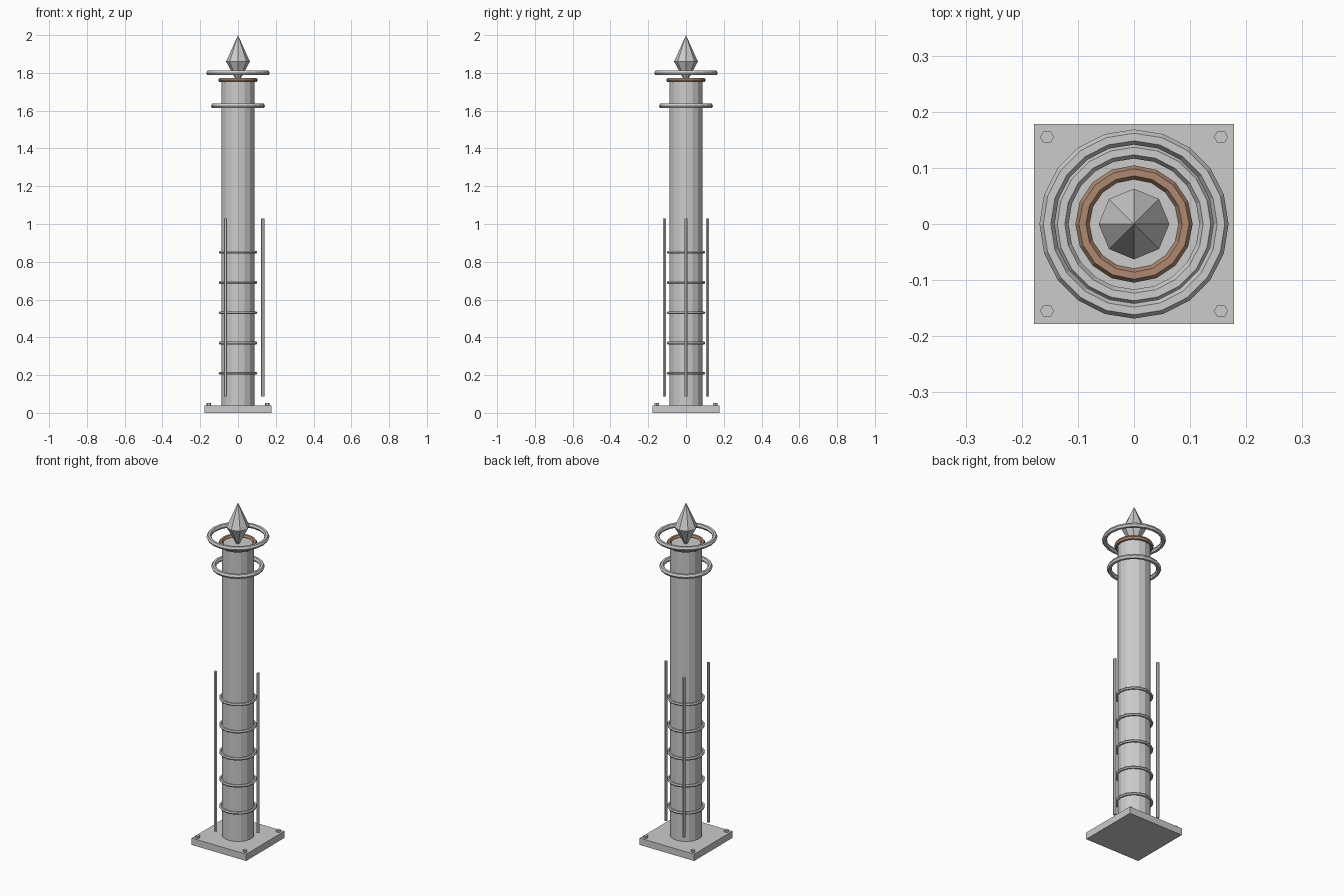
import bpy, math
from math import cos, sin, pi

if "Cube" in bpy.data.objects:
    bpy.data.objects.remove(bpy.data.objects["Cube"])


def mesh_object(name, verts, faces):
    me = bpy.data.meshes.new(name)
    me.from_pydata(verts, [], faces)
    me.update()
    ob = bpy.data.objects.new(name, me)
    bpy.context.collection.objects.link(ob)
    return ob


def cylinder(name, r, z0, z1, sides, x=0, y=0):
    bpy.ops.mesh.primitive_cylinder_add(vertices=sides, radius=r, depth=z1 - z0,
                                        location=(x, y, (z0 + z1) / 2),
                                        rotation=(0, 0, pi / 2))
    bpy.context.object.name = name
    return bpy.context.object


def ring(name, major, minor, z, segs):
    bpy.ops.mesh.primitive_torus_add(major_radius=major, minor_radius=minor,
                                     major_segments=segs, minor_segments=6,
                                     location=(0, 0, z))
    bpy.context.object.name = name
    return bpy.context.object


# Square foot plate with a bolt in each corner
bpy.ops.mesh.primitive_cube_add(size=1, location=(0, 0, 0.02))
plate = bpy.context.object
plate.name = "base_plate"
plate.scale = (0.356, 0.356, 0.04)
for sx in (-1, 1):
    for sy in (-1, 1):
        cylinder("corner_bolt", 0.0125, 0.035, 0.052, 6, sx * 0.155, sy * 0.155)

# Main column
cylinder("column", 0.088, 0.04, 1.76, 16)

# Thin bands around the lower column
for i in range(5):
    ring("column_band", 0.094, 0.008, 0.21 + 0.16 * i, 16)

# Three upright rods standing off the column
for i in range(3):
    a = 2 * pi * i / 3
    cylinder("upright_rod", 0.009, 0.088, 1.03, 6, 0.132 * cos(a), 0.132 * sin(a))

# Rings near the top, with a copper collar on the column edge
ring("lower_ring", 0.13, 0.0135, 1.625, 20)
ring("upper_ring", 0.155, 0.0135, 1.80, 20)
collar = ring("copper_collar", 0.092, 0.0125, 1.762, 16)
copper = bpy.data.materials.new("copper")
copper.diffuse_color = (0.42, 0.25, 0.16, 1)
copper.use_nodes = True
copper.node_tree.nodes["Principled BSDF"].inputs["Base Color"].default_value = copper.diffuse_color
collar.data.materials.append(copper)

# Eight-sided double-pointed crystal finial
n = 8
pts = [(0.063 * cos(2 * pi * i / n), 0.063 * sin(2 * pi * i / n), 1.86) for i in range(n)]
pts += [(0, 0, 2.0), (0, 0, 1.743)]
tris = [(i, (i + 1) % n, n) for i in range(n)]
tris += [((i + 1) % n, i, n + 1) for i in range(n)]
mesh_object("crystal_finial", pts, tris)
